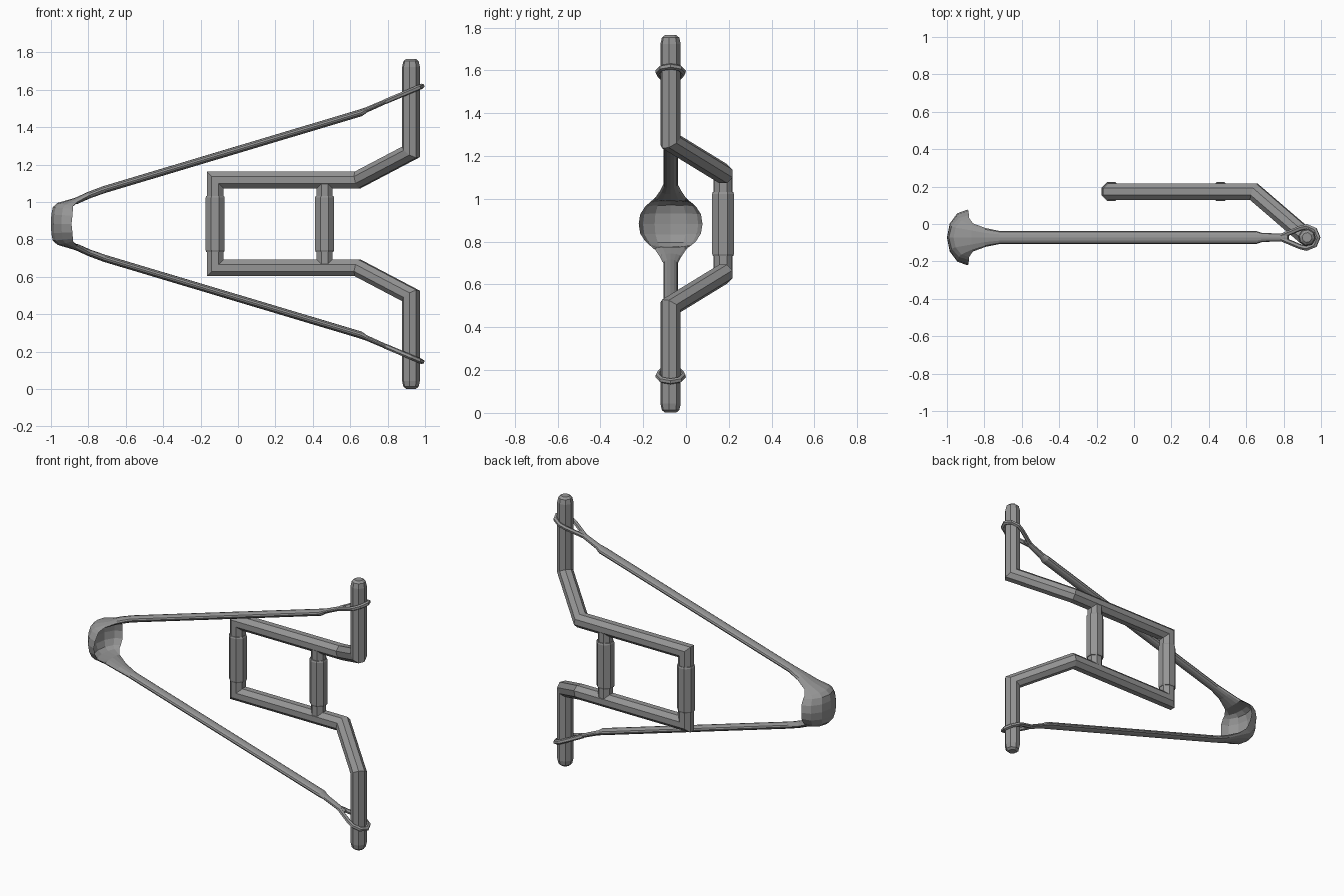
import bpy, bmesh
from math import sin, cos, pi, radians
from mathutils import Vector

if "Cube" in bpy.data.objects:
    bpy.data.objects.remove(bpy.data.objects["Cube"], do_unlink=True)

MID = 0.883          # height of the mirror plane
FORK_Y = -0.072      # depth of the prongs, bands and pouch
GRIP_Y = 0.173       # depth of the handle frame

grey = bpy.data.materials.new("dull grey")
grey.use_nodes = True
grey.diffuse_color = (0.3, 0.3, 0.3, 1)
grey.node_tree.nodes["Principled BSDF"].inputs["Base Color"].default_value = (0.3, 0.3, 0.3, 1)


def loft(name, rings, cap_start=False, cap_end=True):
    """Skin closed rings into the upper half, then mirror it downwards."""
    bm = bmesh.new()
    loops = [[bm.verts.new(p) for p in ring] for ring in rings]
    n = len(loops[0])
    for a, b in zip(loops, loops[1:]):
        for i in range(n):
            j = (i + 1) % n
            bm.faces.new((a[i], a[j], b[j], b[i]))
    if cap_start:
        bm.faces.new(loops[0][::-1])
    if cap_end:
        bm.faces.new(loops[-1])
    bmesh.ops.recalc_face_normals(bm, faces=bm.faces)
    mesh = bpy.data.meshes.new(name)
    bm.to_mesh(mesh)
    bm.free()
    mesh.materials.append(grey)
    obj = bpy.data.objects.new(name, mesh)
    obj.location.z = MID
    bpy.context.collection.objects.link(obj)
    mirror = obj.modifiers.new("mirror", "MIRROR")
    mirror.use_axis = (False, False, True)
    return obj


def tube(path, apothem, sides=8):
    """Rings of a tube with mitred corners along a path."""
    path = [Vector(p) for p in path]
    d = (path[1] - path[0]).normalized()
    u = d.orthogonal().normalized()
    v = d.cross(u)
    r = apothem / cos(pi / sides)
    turns = [2 * pi * (i + 0.5) / sides for i in range(sides)]
    rings = [[path[0] + r * (u * cos(t) + v * sin(t)) for t in turns]]
    for k in range(1, len(path)):
        d = (path[k] - path[k - 1]).normalized()
        nxt = (path[k + 1] - path[k]).normalized() if k + 1 < len(path) else d
        n = (d + nxt).normalized()
        rings.append([p + d * ((path[k] - p).dot(n) / d.dot(n)) for p in rings[-1]])
    return rings


def rounded(rings, steps):
    """Add shrinking end rings; steps are (rise, scale)."""
    last = rings[-1]
    c = sum(last, Vector()) / len(last)
    for rise, s in steps:
        rings.append([c + (p - c) * s + Vector((0, 0, rise)) for p in last])
    return rings


# Bent frame: grip side, arm and prong
frame = tube([(-0.122, GRIP_Y, 0), (-0.122, GRIP_Y, 0.235), (0.64, GRIP_Y, 0.235),
              (0.925, FORK_Y, 0.385), (0.925, FORK_Y, 0.84)], 0.0445)
loft("fork_frame", rounded(frame, [(0.03, 0.86), (0.042, 0.55)]))

# Crossbar and the two padded sleeves
bar = tube([(0.463, GRIP_Y, 0), (0.463, GRIP_Y, 0.245)], 0.0425)
loft("crossbar", bar)
for name, x in (("grip_sleeve", -0.122), ("crossbar_sleeve", 0.463)):
    sleeve = tube([(x, GRIP_Y, 0), (x, GRIP_Y, 0.14)], 0.051)
    loft(name, rounded(sleeve, [(0.01, 0.93)]))


# Pouch and bands: lens or crescent sections along one strap
def strap_section(x, z, nx, nz, w, d, thick):
    n = Vector((nx, 0, nz)).normalized()
    base = Vector((x, FORK_Y, z))
    angles = [radians(a) for a in range(-90, 91, 30)]
    outer = [base + Vector((0, w * sin(a), 0)) + n * d * (1 - cos(a)) for a in angles]
    inner = [base + Vector((0, w * sin(a), 0)) + n * (d - (d - thick) * cos(a))
             for a in angles[-2:0:-1]]
    return outer + inner


strap = [strap_section(*s) for s in (
    (-1.0, 0, 1, 0, 0.149, 0.11, 0.02),
    (-0.998, 0.05, 1, -0.05, 0.142, 0.113, 0.02),
    (-0.99, 0.09, 1, -0.1, 0.12, 0.108, 0.025),
    (-0.965, 0.112, 0.9, -0.2, 0.105, 0.085, 0.03),
    (-0.87, 0.14, 0.35, -0.9, 0.075, 0.025, 0.035),
    (-0.80, 0.172, 0.35, -0.9, 0.05, 0.02, 0.036),
    (-0.72, 0.202, 0.3, -1, 0.034, 0.019, 0.038),
    (0.65, 0.612, 0.35, -1, 0.034, 0.019, 0.038),
    (0.68, 0.622, 0.4, -1, 0.024, 0.014, 0.028),
    (0.82, 0.681, 0.4, -1, 0.02, 0.012, 0.024))]
loft("pouch_and_bands", strap)

# Cord loops around the prongs
flat = [(0.79, 0.008), (0.89, 0.05)]
flat += [(0.925 + 0.058 * cos(a), 0.058 * sin(a))
         for a in (radians(t) for t in range(90, -91, -45))]
flat += [(0.89, -0.05), (0.79, -0.008)]
cord = [(x, FORK_Y + y, 0.592 + 0.42 * (x - 0.64)) for x, y in flat]
loft("cord_loop", tube(cord, 0.012, 6), cap_start=True)
